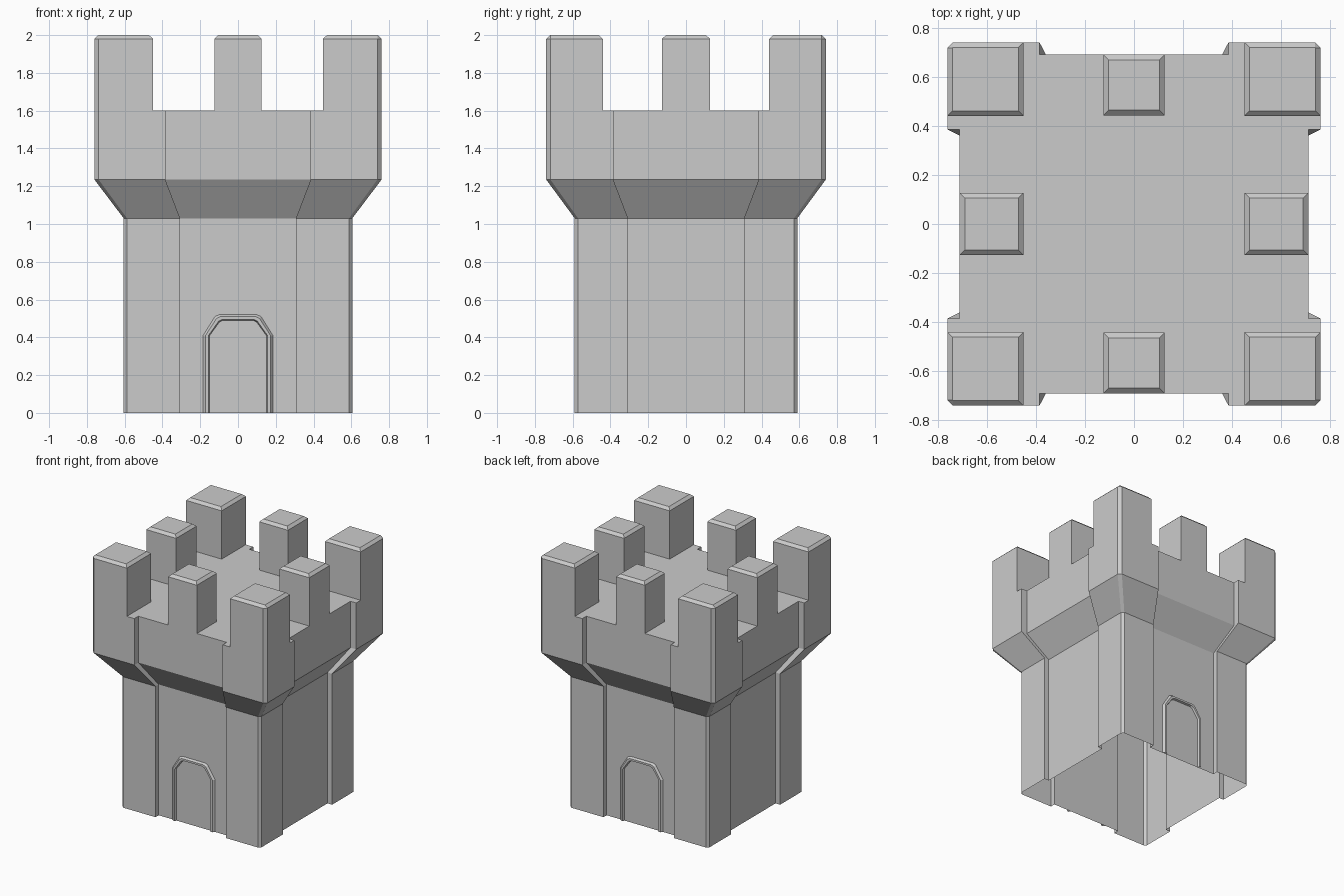
import bpy, bmesh

if "Cube" in bpy.data.objects:
    bpy.data.objects.remove(bpy.data.objects["Cube"])

UP_X, UP_Y = 0.76, 0.74     # corner extents of the upper storey
STEP = 0.05                 # depth of the recessed wall panels
EDGE = 0.385                # half width of the recessed panels
CH = 0.022                  # chamfer width
LOW = 0.796                 # lower storey is a scaled copy of the upper plan


def make_object(name, bm):
    mesh = bpy.data.meshes.new(name)
    bm.to_mesh(mesh)
    bm.free()
    obj = bpy.data.objects.new(name, mesh)
    bpy.context.collection.objects.link(obj)
    return obj


def skin(name, loops, cap=True, closed=True):
    """Join matching point loops with quads; optionally cap the last loop."""
    bm = bmesh.new()
    rings = [[bm.verts.new(p) for p in loop] for loop in loops]
    n = len(rings[0])
    for a, b in zip(rings, rings[1:]):
        for i in range(n if closed else n - 1):
            j = (i + 1) % n
            bm.faces.new((a[i], a[j], b[j], b[i]))
    if cap:
        bm.faces.new(rings[-1])
    return make_object(name, bm)


def plan():
    """Counter-clockwise plan: chamfered corners, recessed middle panels."""
    q = [(UP_X - STEP, EDGE), (UP_X, EDGE), (UP_X, UP_Y - CH),
         (UP_X - CH, UP_Y), (EDGE, UP_Y), (EDGE, UP_Y - STEP)]
    left = [(-x, y) for x, y in reversed(q)]
    top = q + left
    return top + [(-x, -y) for x, y in top]


# Tower shell: open at the bottom, flared band, flat deck
outline = plan()
skin("tower_shell", [[(x * s, y * s, z) for x, y in outline]
                     for z, s in ((0, LOW), (1.03, LOW), (1.235, 1), (1.6, 1))])


def merlon(name, x0, x1, y0, y1, sx=1, sy=1, corner=False):
    """Battlement block with chamfered top and, on corners, outer edge."""
    def loop(z, d):
        pts = [(x0 + d, y0 + d), (x1 - d, y0 + d)]
        if corner:
            pts += [(x1 - d, y1 - max(CH, d)), (x1 - max(CH, d + 0.002), y1 - d)]
        else:
            pts += [(x1 - d, y1 - d)]
        pts += [(x0 + d, y1 - d)]
        pts = [(x * sx, y * sy, z) for x, y in pts]
        return pts if sx * sy > 0 else pts[::-1]
    skin(name, [loop(1.6, 0), loop(1.98, 0), loop(2.0, 0.021)])


# Battlements
for s in (1, -1):
    for t in (1, -1):
        merlon("corner_merlon", 0.45, UP_X, 0.44, UP_Y, s, t, True)
    merlon("side_merlon", 0.45, UP_X - STEP, -0.127, 0.127, s, s)
    merlon("end_merlon", -0.125, 0.125, 0.443, UP_Y - STEP, s, s)

# Door frames on front and back: thin raised arch mouldings
wall_y = (UP_Y - STEP) * LOW


def arch(w, top, out, s):
    half = [(w, 0), (w, 0.41), (w * 0.66, top - 0.01), (w * 0.54, top)]
    pts = half + [(-x, z) for x, z in reversed(half)]
    return [(x * s, s * (wall_y + out), z) for x, z in pts]


for s, name in ((-1, "front_door_frame"), (1, "back_door_frame")):
    skin(name, [arch(0.15, 0.49, 0, s), arch(0.156, 0.495, 0.016, s),
                arch(0.172, 0.51, 0.016, s), arch(0.185, 0.52, 0, s)],
         cap=False, closed=False)

# Make door frame faces point outward
for obj in bpy.data.objects:
    if "door_frame" in obj.name:
        side = -1 if obj.name.startswith("front") else 1
        bm = bmesh.new()
        bm.from_mesh(obj.data)
        bm.normal_update()
        if sum(f.normal.y for f in bm.faces) * side < 0:
            bmesh.ops.reverse_faces(bm, faces=bm.faces[:])
        bm.to_mesh(obj.data)
        bm.free()
